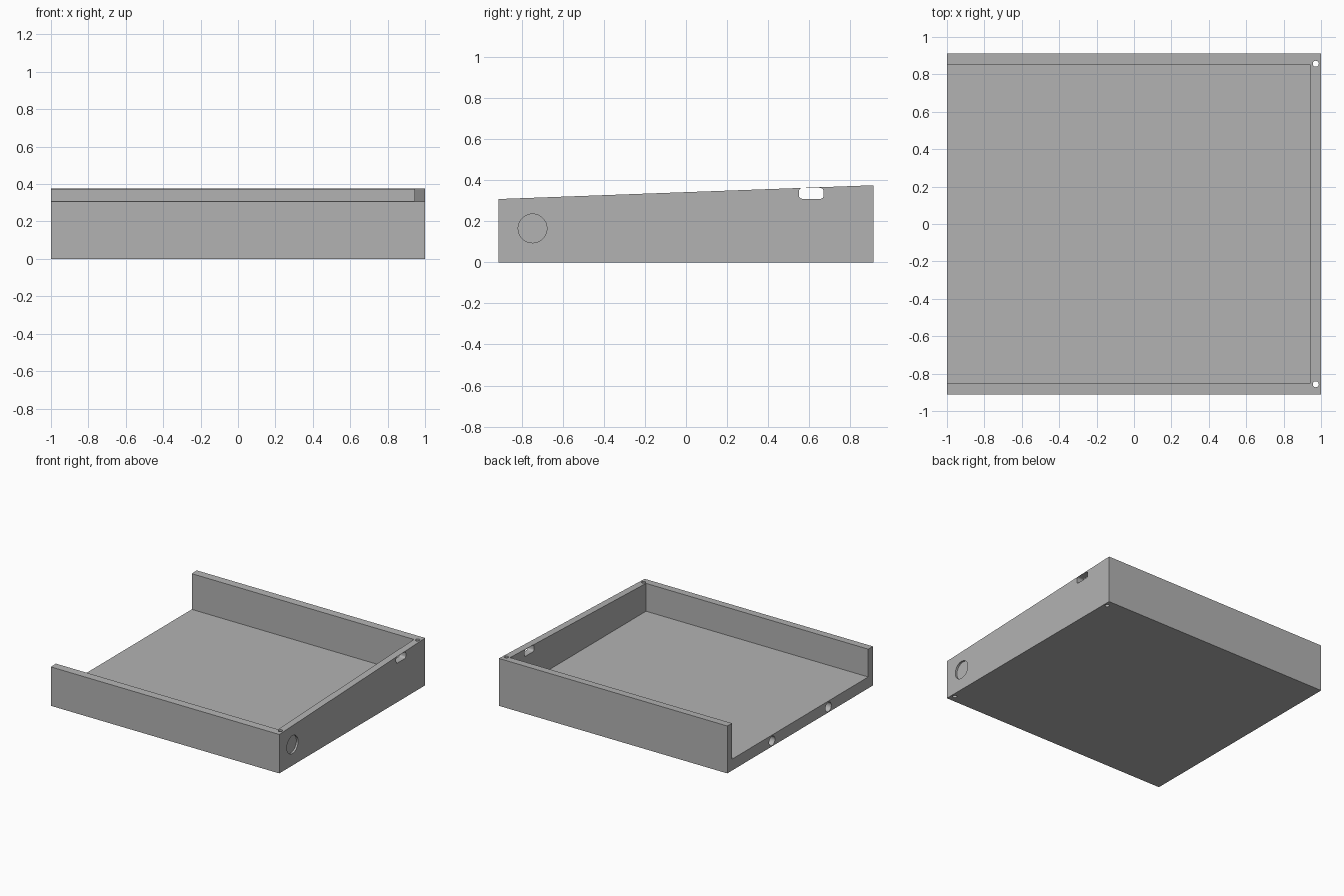
import bpy, bmesh, math
from mathutils import Matrix

if "Cube" in bpy.data.objects:
    bpy.data.objects.remove(bpy.data.objects["Cube"])

grey = bpy.data.materials.new("plain grey")
grey.diffuse_color = (0.45, 0.45, 0.45, 1)
grey.use_nodes = True
grey.node_tree.nodes["Principled BSDF"].inputs["Base Color"].default_value = grey.diffuse_color

HY, WALL, FLOOR = 0.912, 0.062, 0.09
INNER_X = 0.945


def prism(name, profile, x0, x1):
    """Extrude a (y, z) profile along x."""
    bm = bmesh.new()
    face = bm.faces.new([bm.verts.new((x0, y, z)) for y, z in profile])
    ext = bmesh.ops.extrude_face_region(bm, geom=[face])["geom"]
    moved = [v for v in ext if isinstance(v, bmesh.types.BMVert)]
    bmesh.ops.translate(bm, verts=moved, vec=(x1 - x0, 0, 0))
    bmesh.ops.recalc_face_normals(bm, faces=bm.faces)
    return finish(name, bm)


def cylinder(name, radius, depth, centre, axis, sides=32):
    bm = bmesh.new()
    turn = Matrix.Rotation(math.pi / 2, 4, 'Y') if axis == 'X' else Matrix()
    bmesh.ops.create_cone(bm, cap_ends=True, segments=sides, radius1=radius,
                          radius2=radius, depth=depth,
                          matrix=Matrix.Translation(centre) @ turn)
    return finish(name, bm)


def finish(name, bm):
    mesh = bpy.data.meshes.new(name)
    bm.to_mesh(mesh)
    bm.free()
    mesh.materials.append(grey)
    obj = bpy.data.objects.new(name, mesh)
    bpy.context.collection.objects.link(obj)
    return obj


# Wedge-shaped body, higher at the back
tray = prism("tray", [(-HY, 0), (HY, 0), (HY, 0.375), (-HY, 0.308)], -1, 1)

# Interior, open at the top and on the left
iy = HY - WALL
cutters = [prism("interior_cutter", [(-iy, FLOOR), (iy, FLOOR), (iy, 0.6), (-iy, 0.6)],
                 -1.2, INNER_X)]

# Rounded cable slot through the right wall
slot, r = [], 0.016
for cy, cz, start in ((0.67, 0.362, 0), (0.55, 0.362, 90), (0.55, 0.309, 180), (0.67, 0.309, 270)):
    sy = -r if cy > 0.6 else r
    sz = -r if cz > 0.33 else r
    for i in range(5):
        a = math.radians(start + i * 22.5)
        slot.append((cy + sy + r * math.cos(a), cz + sz + r * math.sin(a)))
cutters.append(prism("slot_cutter", slot, 0.9, 1.1))

# Shallow round recess on the right wall
cutters.append(cylinder("recess_cutter", 0.07, 0.03, (1, -0.747, 0.165), 'X', 48))

for side in (-1, 1):
    # Upright screw holes in the right corners
    cutters.append(cylinder("screw_hole_cutter", 0.016, 1, (0.972, side * 0.857, 0.2), 'Z', 24))
    # Blind holes in the open floor edge
    cutters.append(cylinder("edge_hole_cutter", 0.037, 0.12, (-1, side * 0.352, 0.043), 'X'))

for cutter in cutters:
    cutter.hide_render = True
    cutter.hide_viewport = False
    cutter.display_type = 'WIRE'
    mod = tray.modifiers.new(cutter.name, 'BOOLEAN')
    mod.operation = 'DIFFERENCE'
    mod.solver = 'EXACT'
    mod.object = cutter

# Apply the cuts, then remove the helpers
bpy.context.view_layer.objects.active = tray
tray.select_set(True)
for mod in list(tray.modifiers):
    bpy.ops.object.modifier_apply(modifier=mod.name)
for cutter in cutters:
    bpy.data.objects.remove(cutter)
bpy.ops.object.shade_smooth_by_angle(angle=math.radians(30))
